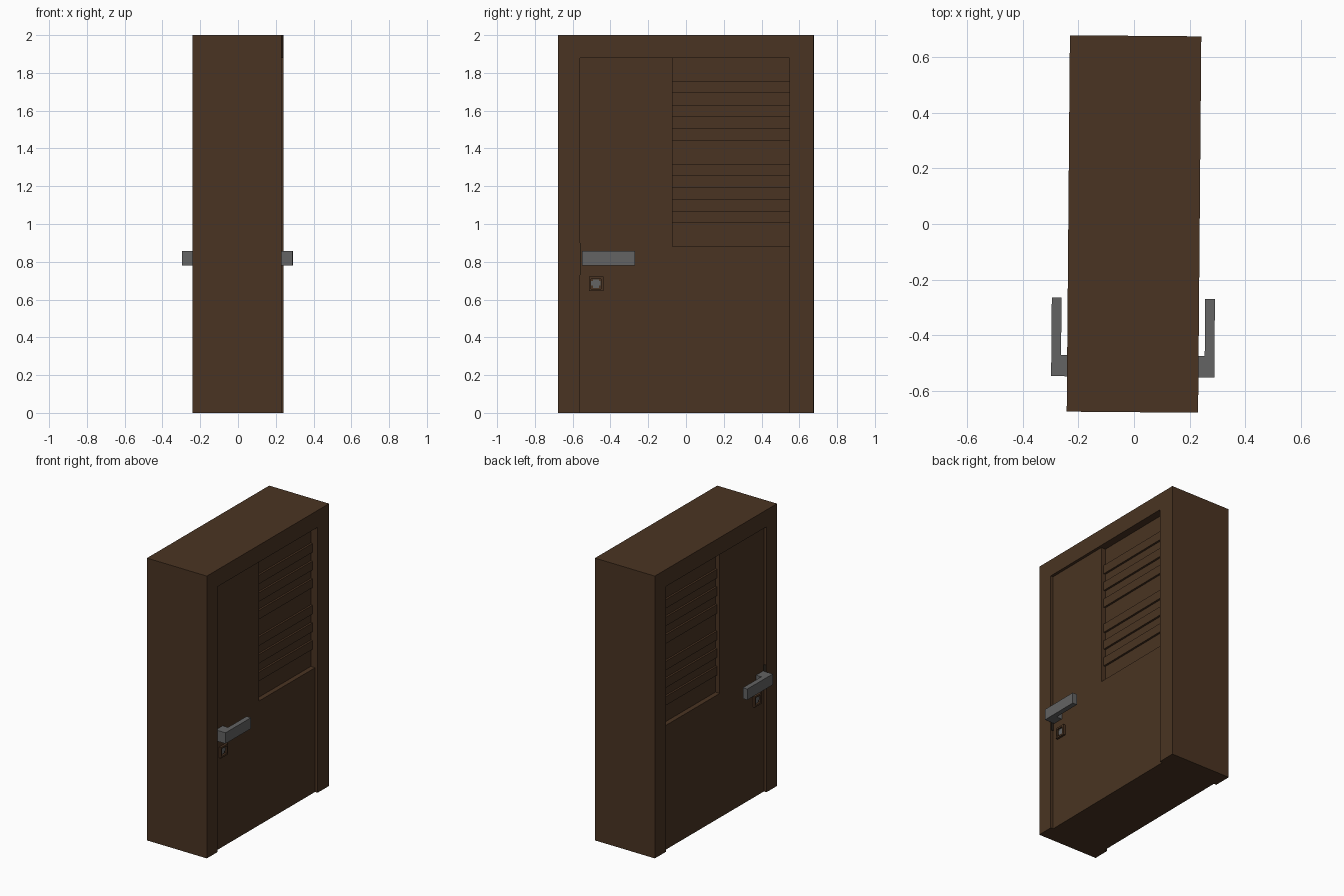
import bpy, bmesh, math
from mathutils import Matrix

if "Cube" in bpy.data.objects:
    bpy.data.objects.remove(bpy.data.objects["Cube"])

TURN = Matrix.Rotation(-0.0085, 4, 'Z')   # the whole door stands slightly askew


def material(name, rgb):
    m = bpy.data.materials.new(name)
    m.diffuse_color = (*rgb, 1)
    m.use_nodes = True
    m.node_tree.nodes["Principled BSDF"].inputs["Base Color"].default_value = m.diffuse_color
    return m


WOOD = material("dark brown wood", (0.068, 0.034, 0.016))
METAL = material("grey metal", (0.125, 0.125, 0.125))
DARK = material("dark strike plate", (0.02, 0.015, 0.01))


def finish(name, bm, mat):
    bmesh.ops.recalc_face_normals(bm, faces=bm.faces)
    bmesh.ops.transform(bm, matrix=TURN, verts=bm.verts)
    me = bpy.data.meshes.new(name)
    bm.to_mesh(me)
    bm.free()
    me.materials.append(mat)
    ob = bpy.data.objects.new(name, me)
    bpy.context.collection.objects.link(ob)


def slab(name, outline, x0, x1, mat):
    """Extrude a y-z outline along x."""
    bm = bmesh.new()
    face = bm.faces.new([bm.verts.new((x0, y, z)) for y, z in outline])
    ext = bmesh.ops.extrude_face_region(bm, geom=[face], use_keep_orig=True)
    vs = [g for g in ext['geom'] if isinstance(g, bmesh.types.BMVert)]
    bmesh.ops.translate(bm, vec=(x1 - x0, 0, 0), verts=vs)
    finish(name, bm, mat)


def rect(y0, y1, z0, z1):
    return [(y0, z0), (y1, z0), (y1, z1), (y0, z1)]


W, H = 0.236, 0.676          # half depth and half width
LEAF, PANE = 0.216, 0.182    # half thickness of leaf and of window panel
L, R, T = -0.56, 0.55, 1.88  # door opening
WL, WB = -0.07, 0.88         # window left and bottom edges

# frame, leaf and recessed window panel
slab("door_frame", [(-H, 0), (L, 0), (L, T), (R, T), (R, 0), (H, 0), (H, 2), (-H, 2)], -W, W, WOOD)
slab("door_leaf", [(L, 0), (R, 0), (R, WB), (WL, WB), (WL, T), (L, T)], -LEAF, LEAF, WOOD)
slab("window_panel", rect(WL, R, WB, T), -PANE, PANE, WOOD)

for s, side in ((1, "right"), (-1, "left")):
    # two groups of three louvre slats
    for group in (1.6925, 1.255):
        for i in range(3):
            z = group - 0.125 * i
            slab(f"louvre_slat_{side}", rect(WL, R, z, z + 0.0625), s * PANE, s * (PANE + 0.014), WOOD)
    # L-shaped lever handle
    slab(f"handle_post_{side}", rect(-0.549, -0.472, 0.78, 0.857), s * LEAF, s * 0.258, METAL)
    slab(f"handle_bar_{side}", rect(-0.549, -0.267, 0.78, 0.857), s * 0.258, s * 0.293, METAL)
    # lock: square wooden rim around a stepped metal core
    a, b, c, d, t = -0.512, -0.436, 0.645, 0.721, 0.012
    for k, r in enumerate((rect(a, b, c, c + t), rect(a, b, d - t, d),
                           rect(a, a + t, c + t, d - t), rect(b - t, b, c + t, d - t))):
        slab(f"lock_rim_{side}_{k}", r, s * LEAF, s * (LEAF + 0.016), WOOD)
    slab(f"lock_core_wide_{side}", rect(-0.5, -0.452, 0.675, 0.697), s * LEAF, s * (LEAF + 0.006), METAL)
    slab(f"lock_core_tall_{side}", rect(-0.49, -0.46, 0.662, 0.707), s * LEAF, s * (LEAF + 0.007), METAL)
    # strike plate on the jamb
    slab(f"strike_plate_{side}", rect(L, L + 0.004, 0.73, 0.90), s * LEAF, s * (W - 0.003), DARK)
